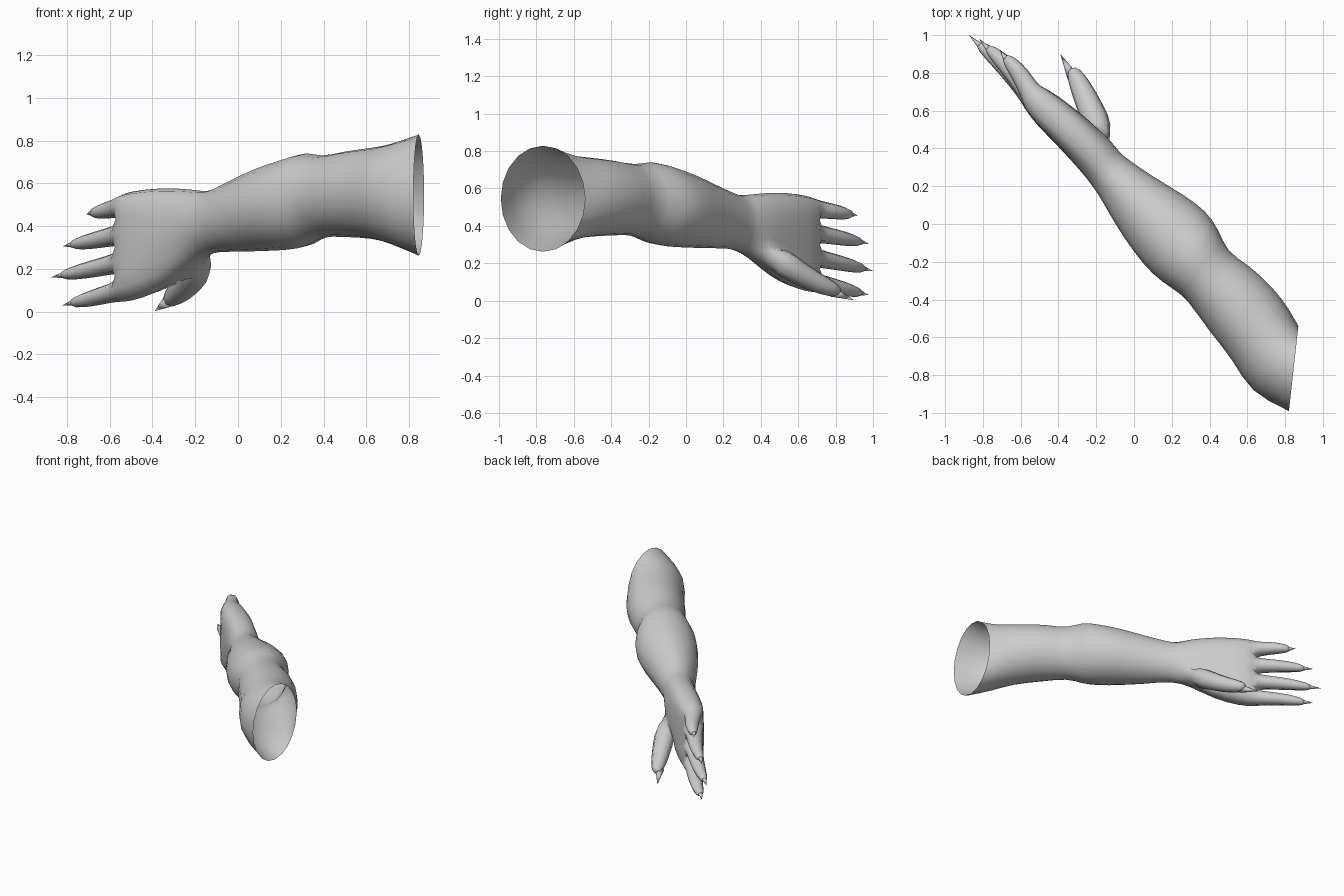
import bpy, bmesh, math
from mathutils import Vector, Matrix

if "Cube" in bpy.data.objects:
    bpy.data.objects.remove(bpy.data.objects["Cube"])

bm = bmesh.new()

# Arm sections, shoulder to knuckles:
# outer edge x, y, palm-side edge x, y, bottom z, top z, boxiness
SECTIONS = [
    (0.82, -0.99, 0.87, -0.54, 0.27, 0.82, 0),
    (0.61, -0.89, 0.82, -0.45, 0.325, 0.775, 0),
    (0.53, -0.72, 0.74, -0.34, 0.35, 0.76, 0),
    (0.39, -0.56, 0.60, -0.21, 0.355, 0.745, 0),
    (0.28, -0.39, 0.49, -0.15, 0.36, 0.715, 0),
    (0.20, -0.34, 0.45, -0.03, 0.31, 0.745, 0),
    (0.10, -0.27, 0.38, 0.07, 0.295, 0.71, 0),
    (0.00, -0.15, 0.27, 0.15, 0.29, 0.68, 0),
    (-0.10, 0.00, 0.10, 0.25, 0.285, 0.62, 0),
    (-0.16, 0.11, -0.03, 0.34, 0.285, 0.575, 0),
    (-0.21, 0.19, -0.08, 0.38, 0.27, 0.555, 0),
    (-0.28, 0.28, -0.11, 0.43, 0.235, 0.565, 0.2),
    (-0.40, 0.41, -0.25, 0.56, 0.12, 0.575, 0.6),
    (-0.52, 0.53, -0.39, 0.67, 0.065, 0.565, 0.9),
    (-0.585, 0.615, -0.475, 0.725, 0.05, 0.55, 1),
]


def section(lx, ly, rx, ry, z0, z1, box):
    """Ring of ten: five palm-side vertices going up, then five outer ones."""
    c = Vector(((lx + rx) / 2, (ly + ry) / 2, (z0 + z1) / 2))
    w = Vector(((rx - lx) / 2, (ry - ly) / 2, 0))
    h = (z1 - z0) / 2
    sides = []
    for s in (1, -1):
        col = []
        for k in range(5):
            a = math.radians(36 * (k - 2))
            across = (1 - box) * 1.07 * math.cos(a) + box
            up = (1 - box) * 1.1 * math.sin(a) + box * 1.04 * (k - 2) / 2
            col.append(bm.verts.new(c + w * s * across + Vector((0, 0, h * up))))
        sides.append(col)
    return sides


def bridge(a, b, skip=()):
    n = len(a)
    for i in range(n):
        if i not in skip:
            j = (i + 1) % n
            bm.faces.new((a[i], a[j], b[j], b[i]))


def digit(base, rings, p, v):
    """Extrude a four-sided digit; corners +p-v, +p+v, -p+v, -p-v."""
    prev = base
    for c, rp, rv in rings:
        ring = [bm.verts.new(c + p * rp * a + v * rv * b)
                for a, b in ((1, -1), (1, 1), (-1, 1), (-1, -1))]
        bridge(prev, ring)
        prev = ring
    bm.faces.new(prev)


# Arm and palm loft, leaving one opening for the thumb
THUMB_ROW = 11
rows = [section(*s) for s in SECTIONS]
loops = [r + l[::-1] for r, l in rows]
for i in range(len(loops) - 1):
    bridge(loops[i], loops[i + 1], skip=(0,) if i == THUMB_ROW else ())

# Four fingers grow from the quads that close the knuckle section
claws = []
palm, outer = rows[-1]
across = Vector((0.72, 0.69, 0))
up = Vector((0, 0, 1))
TIPS = [("index", (-0.82, 0.98, 0.03)), ("middle", (-0.873, 1.0, 0.16)),
        ("ring", (-0.82, 0.98, 0.305)), ("little", (-0.71, 0.92, 0.455))]
for k, (name, tip) in enumerate(TIPS):
    base = [palm[k], palm[k + 1], outer[k + 1], outer[k]]
    start = sum((q.co for q in base), Vector()) / 4
    tip = Vector(tip)
    rings = []
    for t, rp, rv, bow in ((0.13, 0.062, 0.052, 0.0), (0.42, 0.055, 0.046, 0.012),
                           (0.70, 0.042, 0.037, 0.008), (0.88, 0.022, 0.02, 0.0)):
        rings.append((start.lerp(tip, t) + across * bow, rp, rv))
    digit(base, rings, across, up)
    claws.append((name, start.lerp(tip, 0.76), tip, 0.022))

# Thumb grows from the opening in the palm
a, b = rows[THUMB_ROW][0], rows[THUMB_ROW + 1][0]
p = Vector((0.93, 0.37, 0))
v = Vector((-0.16, 0.41, 0.9))
thumb = [((-0.185, 0.50, 0.215), 0.085, 0.085), ((-0.225, 0.60, 0.15), 0.075, 0.07),
         ((-0.27, 0.70, 0.095), 0.066, 0.06), ((-0.31, 0.785, 0.06), 0.05, 0.046),
         ((-0.33, 0.825, 0.045), 0.028, 0.026)]
digit([a[0], a[1], b[1], b[0]], [(Vector(c), rp, rv) for c, rp, rv in thumb], p, v)
claws.append(("thumb", Vector((-0.325, 0.78, 0.05)), Vector((-0.39, 0.9, 0.002)), 0.03))


def finish(bm, name):
    bmesh.ops.recalc_face_normals(bm, faces=bm.faces)
    for f in bm.faces:
        f.smooth = True
    me = bpy.data.meshes.new(name)
    bm.to_mesh(me)
    bm.free()
    ob = bpy.data.objects.new(name, me)
    bpy.context.collection.objects.link(ob)
    return ob


arm = finish(bm, "arm_and_hand")
sub = arm.modifiers.new("smooth_skin", 'SUBSURF')
sub.levels = sub.render_levels = 1

# Pointed claws
for name, start, tip, r in claws:
    cb = bmesh.new()
    d = tip - start
    m = Matrix.Translation((start + tip) / 2) @ d.to_track_quat('Z', 'Y').to_matrix().to_4x4()
    bmesh.ops.create_cone(cb, cap_ends=True, segments=8, radius1=r, radius2=0,
                          depth=d.length, matrix=m)
    finish(cb, name + "_claw")
